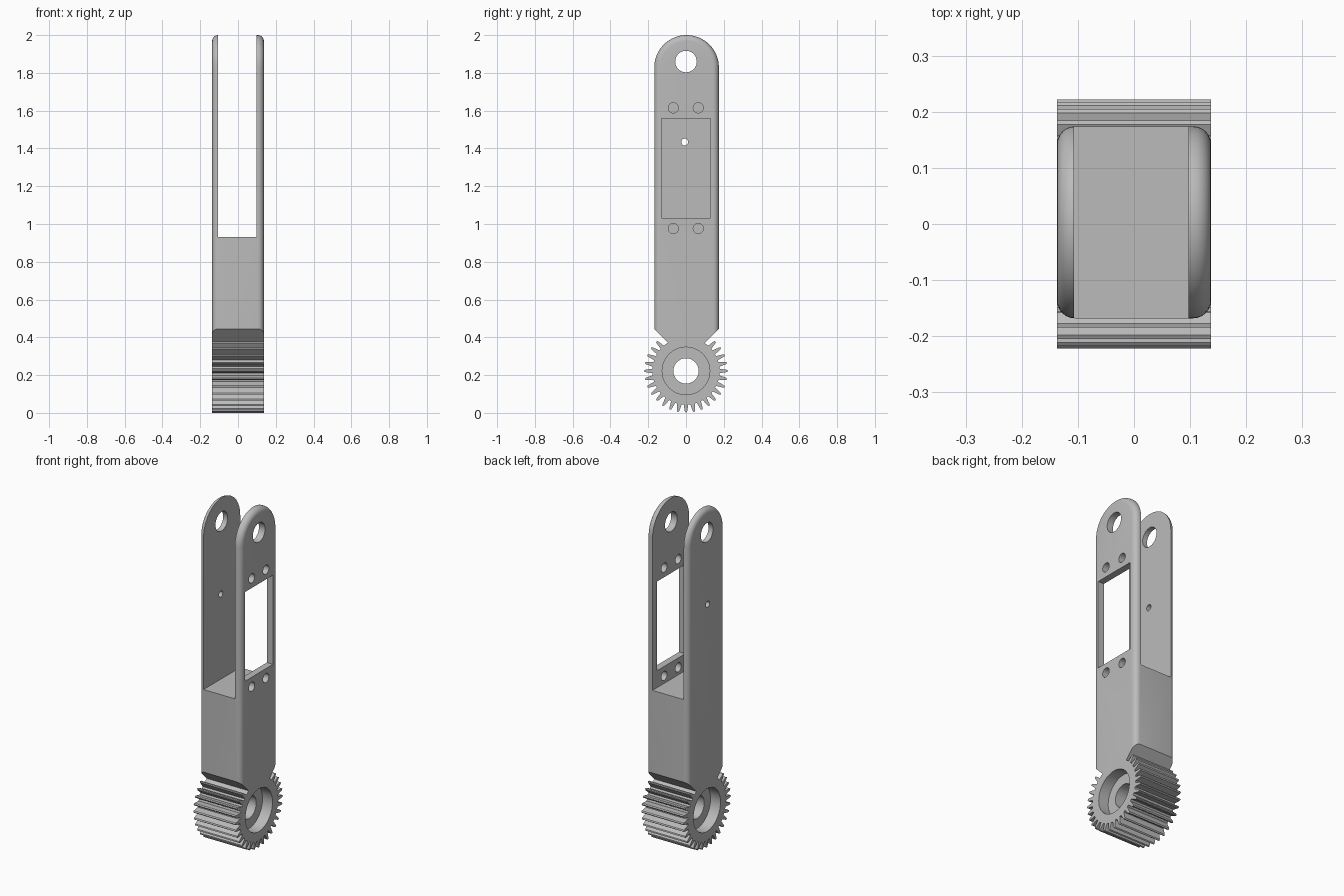
import bpy, bmesh
from math import sin, cos, pi, radians
from mathutils import Matrix, Vector

if "Cube" in bpy.data.objects:
    bpy.data.objects.remove(bpy.data.objects["Cube"])

HALF = 0.137                      # half width of the whole arm
AXIS = 0.222                      # height of the gear axis
MID, RADIUS = 0.003, 0.171        # arm centre line and rounded end
TEETH, ROOT = 32, 0.178

metal = bpy.data.materials.new("plain grey")
metal.use_nodes = True
grey = (0.5, 0.5, 0.5, 1)
metal.diffuse_color = grey
metal.node_tree.nodes["Principled BSDF"].inputs["Base Color"].default_value = grey


def make_object(name, bm):
    bmesh.ops.recalc_face_normals(bm, faces=bm.faces)
    mesh = bpy.data.meshes.new(name)
    bm.to_mesh(mesh)
    bm.free()
    mesh.materials.append(metal)
    ob = bpy.data.objects.new(name, mesh)
    bpy.context.collection.objects.link(ob)
    return ob


def prism(outline):
    """Extrude a (y, z) outline across the full width."""
    bm = bmesh.new()
    face = bm.faces.new([bm.verts.new((-HALF, y, z)) for y, z in outline])
    ext = bmesh.ops.extrude_face_region(bm, geom=[face])["geom"]
    verts = [v for v in ext if isinstance(v, bmesh.types.BMVert)]
    bmesh.ops.translate(bm, verts=verts, vec=(2 * HALF, 0, 0))
    return bm


def box(name, x, y, z):
    bm = bmesh.new()
    bmesh.ops.create_cube(bm, size=1)
    size = [b - a for a, b in (x, y, z)]
    mid = [(a + b) / 2 for a, b in (x, y, z)]
    bmesh.ops.transform(bm, verts=bm.verts,
                        matrix=Matrix.Translation(mid) @ Matrix.Diagonal((*size, 1)))
    return make_object(name, bm)


def drill(name, y, z, r, x0, x1, sides=32):
    bm = bmesh.new()
    bmesh.ops.create_cone(bm, cap_ends=True, segments=sides, radius1=r, radius2=r,
                          depth=x1 - x0)
    bmesh.ops.transform(bm, verts=bm.verts,
                        matrix=Matrix.Translation(((x0 + x1) / 2, y, z))
                        @ Matrix.Rotation(pi / 2, 4, 'Y'))
    return make_object(name, bm)


def combine(target, tool, operation):
    tool.hide_render = True
    mod = target.modifiers.new("combine", 'BOOLEAN')
    mod.operation, mod.solver, mod.object = operation, 'EXACT', tool
    bpy.context.view_layer.objects.active = target
    bpy.ops.object.modifier_apply(modifier=mod.name)
    bpy.data.objects.remove(tool)


# Arm: round-topped bar with rounded outer edges
top = 2 - RADIUS
outline = [(MID + RADIUS * cos(pi * i / 32), top + RADIUS * sin(pi * i / 32))
           for i in range(33)]
outline += [(MID - RADIUS, 0.2), (MID + RADIUS, 0.2)]
bm = prism(outline)
rims = [e for e in bm.edges if abs(e.verts[0].co.x - e.verts[1].co.x) < 1e-5]
bmesh.ops.bevel(bm, geom=rims, offset=0.031, segments=6, profile=0.5, affect='EDGES')

# Slanted shoulders and a flat end inside the gear
for normal, point in (((0, 1, -1), (0, MID + RADIUS, 0.445)),
                      ((0, -1, -1), (0, MID - RADIUS, 0.445)),
                      ((0, 0, -1), (0, 0, 0.36))):
    cut = bmesh.ops.bisect_plane(bm, geom=bm.verts[:] + bm.edges[:] + bm.faces[:],
                                 plane_co=point, plane_no=Vector(normal).normalized(),
                                 clear_outer=True)
    rim = [g for g in cut["geom_cut"] if isinstance(g, bmesh.types.BMEdge)]
    bmesh.ops.holes_fill(bm, edges=rim, sides=0)
arm = make_object("geared_arm", bm)

# Gear: teeth all round except under the arm
pitch = 2 * pi / TEETH
tooth = ((-0.34, ROOT), (-0.22, 0.2), (-0.14, 0.217), (0, 0.222),
         (0.14, 0.217), (0.22, 0.2), (0.34, ROOT))
outline = []
for i in range(TEETH):
    a = i * pitch
    covered = radians(52) < a < radians(128)
    for shift, r in ([(0, ROOT)] if covered else tooth):
        t = a + shift * pitch
        outline.append((r * cos(t), AXIS + r * sin(t)))
combine(arm, make_object("gear", prism(outline)), 'UNION')

# Axle hole with a recess on both sides
combine(arm, drill("axle_hole", 0, AXIS, 0.067, -1, 1, 48), 'DIFFERENCE')
for x0, x1 in ((-1, -HALF + 0.065), (HALF - 0.065, 1)):
    combine(arm, drill("axle_recess", 0, AXIS, 0.126, x0, x1, 48), 'DIFFERENCE')

# Fork slot between the two plates
combine(arm, box("fork_slot", (-0.107, 0.097), (-1, 1), (0.932, 3)), 'DIFFERENCE')

# Pivot hole through both plates
combine(arm, drill("pivot_hole", 0, 1.86, 0.057, -1, 1, 40), 'DIFFERENCE')

# Window and screw holes in the left plate
combine(arm, box("window", (0, 1), (-0.131, 0.131), (1.032, 1.558)), 'DIFFERENCE')
for y in (-0.067, 0.065):
    for z in (0.976, 1.615):
        combine(arm, drill("screw_hole", y, z, 0.027, 0, 1, 24), 'DIFFERENCE')

# Small hole in the right plate
combine(arm, drill("wire_hole", -0.007, 1.434, 0.018, -1, 0, 20), 'DIFFERENCE')

# Smooth shading with sharp edges kept
bpy.ops.object.select_all(action='DESELECT')
arm.select_set(True)
bpy.context.view_layer.objects.active = arm
bpy.ops.object.shade_smooth_by_angle(angle=radians(30))
